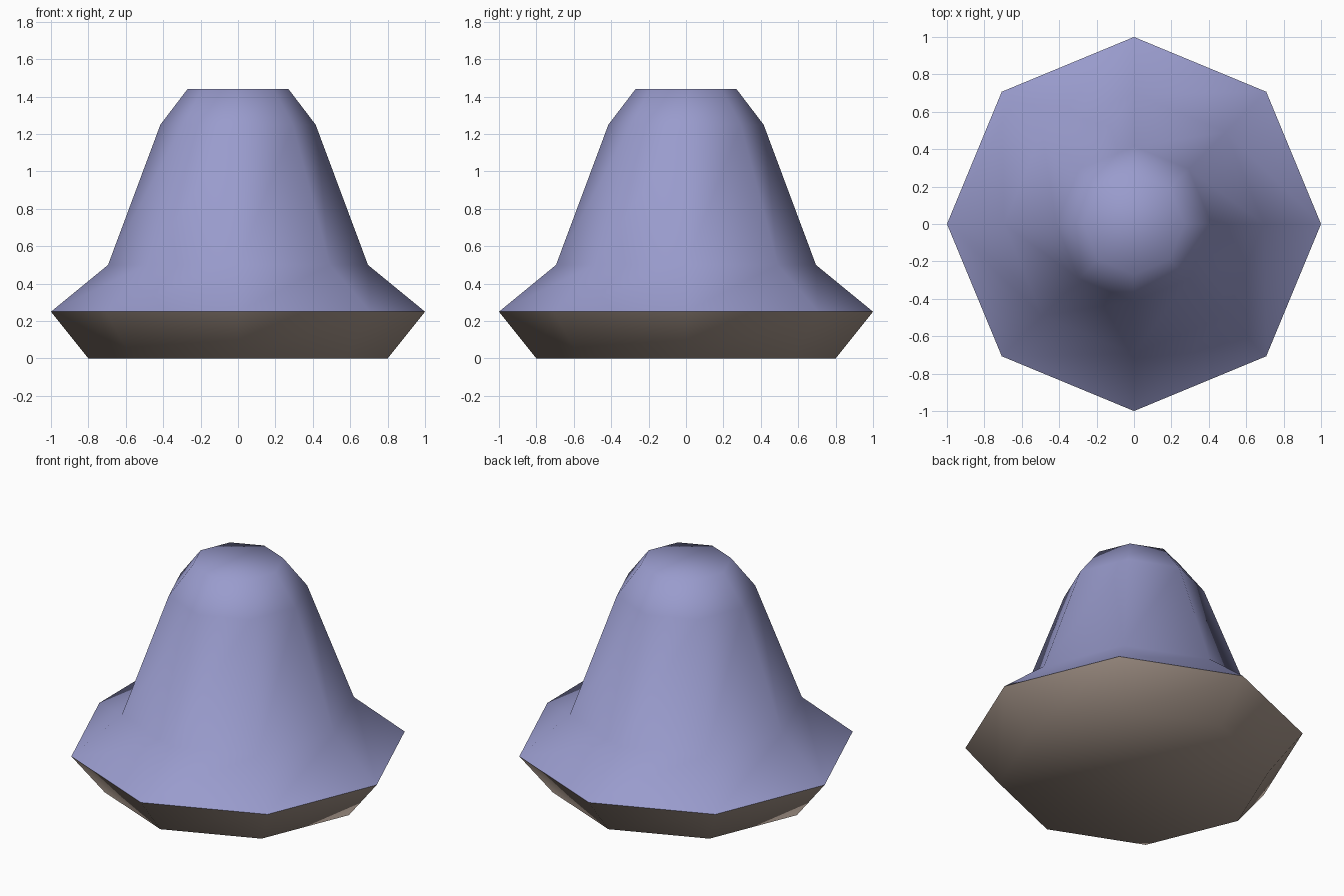
import bpy
import bmesh
from math import cos, sin, tau

SIDES = 8

cube = bpy.data.objects.get("Cube")
if cube:
    bpy.data.objects.remove(cube, do_unlink=True)


def make_material(name, color):
    mat = bpy.data.materials.new(name)
    mat.use_nodes = True
    mat.diffuse_color = (*color, 1)
    mat.node_tree.nodes["Principled BSDF"].inputs["Base Color"].default_value = (*color, 1)
    return mat


def lathe(name, profile, mat, cap_ring):
    """Smooth eight-sided shell from (radius, height) pairs, closed at one ring."""
    bm = bmesh.new()
    rings = [[bm.verts.new((r * cos(tau * i / SIDES), r * sin(tau * i / SIDES), z))
              for i in range(SIDES)] for r, z in profile]
    for low, high in zip(rings, rings[1:]):
        for i in range(SIDES):
            j = (i + 1) % SIDES
            bm.faces.new((low[i], low[j], high[j], high[i]))
    cap = rings[cap_ring]
    bm.faces.new(cap if cap_ring else cap[::-1])
    for face in bm.faces:
        face.smooth = True
    mesh = bpy.data.meshes.new(name)
    bm.to_mesh(mesh)
    bm.free()
    mesh.materials.append(mat)
    obj = bpy.data.objects.new(name, mesh)
    bpy.context.collection.objects.link(obj)
    return obj


lavender = make_material("lavender", (0.32, 0.33, 0.61))
brown = make_material("warm_brown", (0.39, 0.31, 0.26))

# Tapered base, meeting the bell in a crisp rim
lathe("base", [(0.8, 0), (1, 0.25)], brown, 0)

# Flared bell with a chamfered, closed top
lathe("bell", [(1, 0.25), (0.695, 0.5), (0.415, 1.25), (0.27, 1.44)], lavender, -1)
